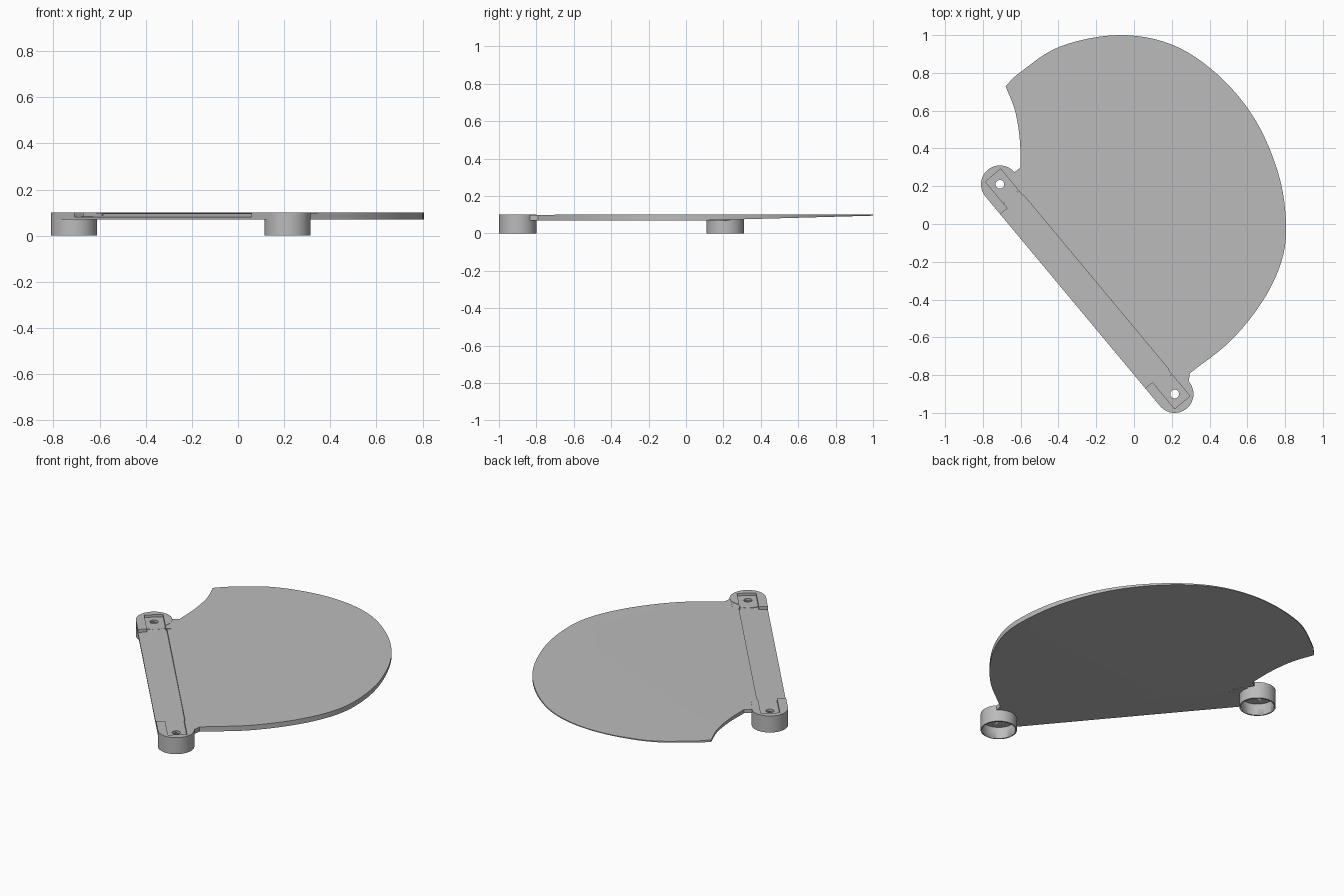
import bpy, bmesh, math
from mathutils import Vector, Matrix

cube = bpy.data.objects.get("Cube")
if cube:
    bpy.data.objects.remove(cube, do_unlink=True)

grey = bpy.data.materials.new("plain grey")
grey.use_nodes = True
grey.diffuse_color = (0.5, 0.5, 0.5, 1)
grey.node_tree.nodes["Principled BSDF"].inputs["Base Color"].default_value = (0.5, 0.5, 0.5, 1)

# Hinge frame: u runs from hub to hub, n points towards the plate
A, B = Vector((-0.71, 0.21)), Vector((0.215, -0.9))
L = (B - A).length
U = (B - A).normalized()
N = Vector((-U.y, U.x))
TOP, UNDER, FLOOR, R = 0.1, 0.07, 0.085, 0.1


def at(u, n):
    return A + U * u + N * n


def finish(name, bm, smooth=True):
    bmesh.ops.recalc_face_normals(bm, faces=bm.faces)
    me = bpy.data.meshes.new(name)
    bm.to_mesh(me)
    bm.free()
    me.materials.append(grey)
    ob = bpy.data.objects.new(name, me)
    bpy.context.collection.objects.link(ob)
    if smooth:
        bpy.ops.object.select_all(action="DESELECT")
        ob.select_set(True)
        bpy.context.view_layer.objects.active = ob
        bpy.ops.object.shade_smooth_by_angle(angle=math.radians(30))
    return ob


def prism(outline, z0, z1):
    bm = bmesh.new()
    face = bm.faces.new([bm.verts.new((p[0], p[1], z0)) for p in outline])
    ext = bmesh.ops.extrude_face_region(bm, geom=[face])["geom"]
    for v in ext:
        if isinstance(v, bmesh.types.BMVert):
            v.co.z = z1
    return bm


def rect(u0, u1, n0, n1):
    return [at(u0, n0), at(u1, n0), at(u1, n1), at(u0, n1)]


def disc(c, r, count=48):
    return [c + Vector((math.cos(a), math.sin(a))) * r
            for a in (math.tau * i / count for i in range(count))]


def spline(points, steps=6):
    pts = [Vector(p) for p in points]
    pts = [2 * pts[0] - pts[1]] + pts + [2 * pts[-1] - pts[-2]]
    out = []
    for a, b, c, d in zip(pts, pts[1:], pts[2:], pts[3:]):
        for i in range(steps):
            t = i / steps
            out.append(0.5 * (2 * b + (c - a) * t + (2 * a - 5 * b + 4 * c - d) * t * t
                              + (3 * b - a - 3 * c + d) * t ** 3))
    return out + [pts[-2]]


def cut(ob, cutter):
    cutter.hide_render = True
    mod = ob.modifiers.new("cut", "BOOLEAN")
    mod.operation, mod.solver, mod.object = "DIFFERENCE", "EXACT", cutter
    bpy.context.view_layer.objects.active = ob
    bpy.ops.object.modifier_apply(modifier=mod.name)
    bpy.data.objects.remove(cutter, do_unlink=True)


# Rounded plate with a concave notch, thinning towards the back
notch = spline([(-0.6, 0.3), (-0.605, 0.45), (-0.63, 0.6), (-0.68, 0.73)])
rim = spline([(-0.68, 0.73), (-0.6, 0.805), (-0.39, 0.94), (-0.085, 1.0), (0.2, 0.95),
              (0.444, 0.79), (0.64, 0.555), (0.765, 0.265), (0.805, 0.0), (0.78, -0.2),
              (0.68, -0.41), (0.51, -0.62), (0.296, -0.79)])
plate = prism([at(0, 0.06), at(0, 0.095)] + notch + rim[1:] + [at(L, 0.095), at(L, 0.06)], UNDER, TOP)


def slice_plate(co, no):
    bmesh.ops.bisect_plane(plate, geom=plate.verts[:] + plate.edges[:] + plate.faces[:],
                           plane_co=co, plane_no=no)


slice_plate((0, 0.1, 0), (0, 1, 0))
for n in (0.14, 0.22, 0.3):
    slice_plate(at(0, n).to_3d(), N.to_3d())
for v in plate.verts:
    n = (v.co.xy - A).dot(N)
    if v.co.z < 0.08:
        v.co.z += 0.025 * max(0, v.co.y - 0.1) / 0.9
    else:
        v.co.z -= 0.004 * max(0, (0.3 - n) / 0.24) ** 2
finish("plate", plate)

# Low hinge strip and channel floor between the hubs
strip = prism(rect(0.09, L - 0.09, -R, 0.065), UNDER, FLOOR)
for v in strip.verts:
    if v.co.z > 0.08 and (v.co.xy - A).dot(N) < 0:
        v.co.z -= 0.004
finish("hinge_strip", strip, False)

# Hubs: hollow below, slotted and drilled on top, with a raised shoulder
for name, centre, u0, u1 in (("back_hub", A, 0, 0.123), ("front_hub", B, L - 0.123, L)):
    hub = finish(name, prism(disc(centre, R), 0, TOP))
    cut(hub, finish("cup_cutter", prism(disc(centre, R - 0.008), -0.05, UNDER)))
    cut(hub, finish("slot_cutter", prism(rect(-0.06, L + 0.06, -0.05, 0.055), FLOOR, 0.2), False))
    cut(hub, finish("pin_cutter", prism(disc(centre, 0.023, 24), 0.03, 0.2)))
    # keep the corner of the hub clear of the low strip
    finish(name + "_shoulder", prism(rect(u0, u1, -R, -0.05), UNDER, TOP), False)
    finish(name + "_fillet", prism(rect(u0, u1, 0.055, 0.095), UNDER, TOP - 0.002), False)
